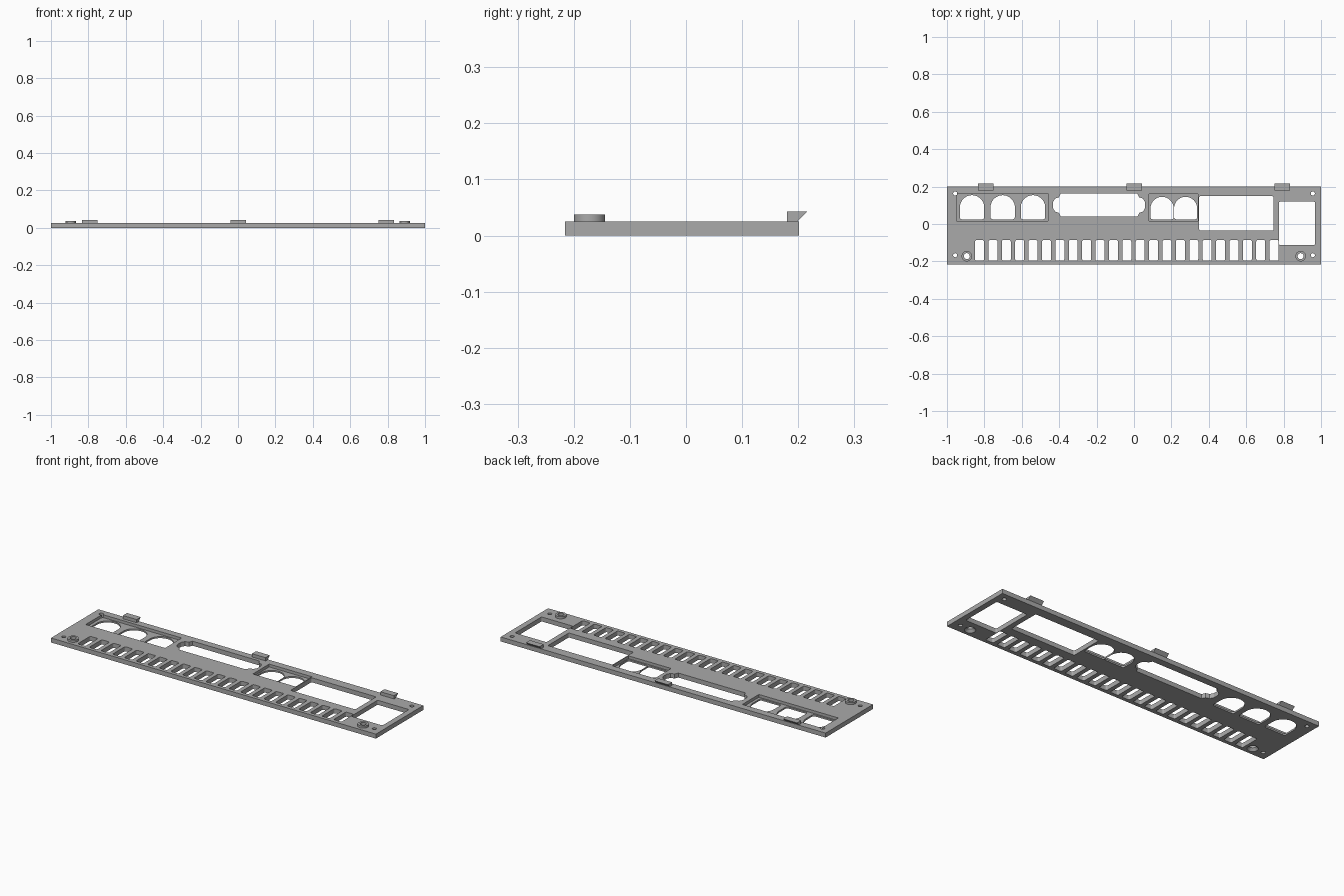
import bpy
import bmesh
from math import pi, cos, sin

cube = bpy.data.objects.get("Cube")
if cube:
    bpy.data.objects.remove(cube, do_unlink=True)

grey = bpy.data.materials.new("plain grey")
grey.use_nodes = True
color = (0.4, 0.4, 0.4, 1)
grey.diffuse_color = color
grey.node_tree.nodes["Principled BSDF"].inputs["Base Color"].default_value = color

TOP = 0.025      # plate thickness
FLOOR = 0.009    # floor left inside the jack recesses


# Outline helpers, all counter-clockwise
def arc(x, y, r, a0, a1, n):
    return [(x + r * cos(a0 + (a1 - a0) * i / n), y + r * sin(a0 + (a1 - a0) * i / n))
            for i in range(n + 1)]


def circle(x, y, r, n=24):
    return arc(x, y, r, 0, 2 * pi, n)[:-1]


def rounded(x0, x1, y0, y1, r=0.008):
    corners = [(x1 - r, y1 - r), (x0 + r, y1 - r), (x0 + r, y0 + r), (x1 - r, y0 + r)]
    return [p for i, (x, y) in enumerate(corners)
            for p in arc(x, y, r, i * pi / 2, (i + 1) * pi / 2, 4)]


def rectangle(x0, x1, y0, y1):
    return [(x0, y0), (x1, y0), (x1, y1), (x0, y1)]


def arch(x, y0, y1, r):
    c = 0.012
    return (arc(x, y1 - r, r, 0, pi, 24)
            + arc(x - r + c, y0 + c, c, pi, 1.5 * pi, 4)
            + arc(x + r - c, y0 + c, c, 1.5 * pi, 2 * pi, 4))


def prism(bm, outline, z0, z1, top=None):
    low = [bm.verts.new((x, y, z0)) for x, y in outline]
    high = [bm.verts.new((x, y, z1)) for x, y in (top or outline)]
    bm.faces.new(low[::-1])
    bm.faces.new(high)
    for i in range(len(low)):
        j = (i + 1) % len(low)
        bm.faces.new((low[i], low[j], high[j], high[i]))


def make(name, bm):
    bmesh.ops.recalc_face_normals(bm, faces=bm.faces[:])
    mesh = bpy.data.meshes.new(name)
    bm.to_mesh(mesh)
    bm.free()
    mesh.materials.append(grey)
    obj = bpy.data.objects.new(name, mesh)
    bpy.context.collection.objects.link(obj)
    return obj


def select(obj):
    bpy.ops.object.select_all(action='DESELECT')
    obj.select_set(True)
    bpy.context.view_layer.objects.active = obj


def cut(obj, bm):
    cutter = make("cutter", bm)
    cutter.hide_render = True
    mod = obj.modifiers.new("cut", 'BOOLEAN')
    mod.operation = 'DIFFERENCE'
    mod.solver = 'EXACT'
    mod.object = cutter
    select(obj)
    bpy.ops.object.modifier_apply(modifier=mod.name)
    bpy.data.objects.remove(cutter, do_unlink=True)


# Flat panel
bm = bmesh.new()
prism(bm, rectangle(-1, 1, -0.216, 0.201), 0, TOP)
panel = make("panel", bm)

# Shallow recesses around the jacks
bm = bmesh.new()
prism(bm, rectangle(-0.949, -0.46, 0.016, 0.162), FLOOR, 0.05)
prism(bm, rectangle(0.08, 0.343, 0.016, 0.16), FLOOR, 0.05)
cut(panel, bm)

# Openings through the panel
openings = [arch(x, 0.025, 0.154, 0.065) for x in (-0.866, -0.702, -0.54)]
openings += [arch(x, 0.025, 0.145, 0.062) for x in (0.15, 0.276)]
openings += [rounded(0.348, 0.746, -0.035, 0.149), rounded(0.775, 0.968, -0.113, 0.12)]

# Wide connector opening with a bulge at both ends
half = [(0.205, 0.04), (0.215, 0.06), (0.235, 0.066), (0.246, 0.085),
        (0.246, 0.117), (0.235, 0.136), (0.215, 0.143), (0.205, 0.162)]
openings.append([(-0.187 + x, y) for x, y in half]
                + [(-0.187 - x, y) for x, y in reversed(half)])

# Row of vents
for i in range(23):
    x = -0.826 + i * 0.0716
    openings.append(rounded(x - 0.024, x + 0.024, -0.196, -0.086))

# Corner screw holes
openings += [circle(x, y, 0.011, 16) for x in (-0.956, 0.956) for y in (-0.167, 0.163)]

bm = bmesh.new()
for outline in openings:
    prism(bm, outline, -0.02, 0.05)
# Countersunk holes under the bosses
for x in (-0.894, 0.891):
    prism(bm, circle(x, -0.172, 0.016), 0.012, 0.05)
cut(panel, bm)
bm = bmesh.new()
for x in (-0.894, 0.891):
    prism(bm, circle(x, -0.172, 0.03), -0.002, 0.014, circle(x, -0.172, 0.016))
cut(panel, bm)

# Raised ring bosses
for side, x in (("right", -0.894), ("left", 0.891)):
    bm = bmesh.new()
    prism(bm, circle(x, -0.172, 0.028, 32), TOP, 0.037)
    boss = make(side + "_boss", bm)
    bm = bmesh.new()
    prism(bm, circle(x, -0.172, 0.016), 0, 0.05)
    cut(boss, bm)
    select(boss)
    bpy.ops.object.shade_smooth_by_angle()

# Hooked clips along the back edge
hook = [(0.18, TOP), (0.198, TOP), (0.216, 0.043), (0.18, 0.043)]
for name, x in (("right_clip", -0.792), ("middle_clip", 0.002), ("left_clip", 0.792)):
    bm = bmesh.new()
    ends = [[bm.verts.new((x + d, y, z)) for y, z in hook] for d in (-0.042, 0.042)]
    bm.faces.new(ends[0])
    bm.faces.new(ends[1])
    for i in range(4):
        j = (i + 1) % 4
        bm.faces.new((ends[0][i], ends[0][j], ends[1][j], ends[1][i]))
    make(name, bm)

select(panel)
bpy.ops.object.shade_smooth_by_angle()
